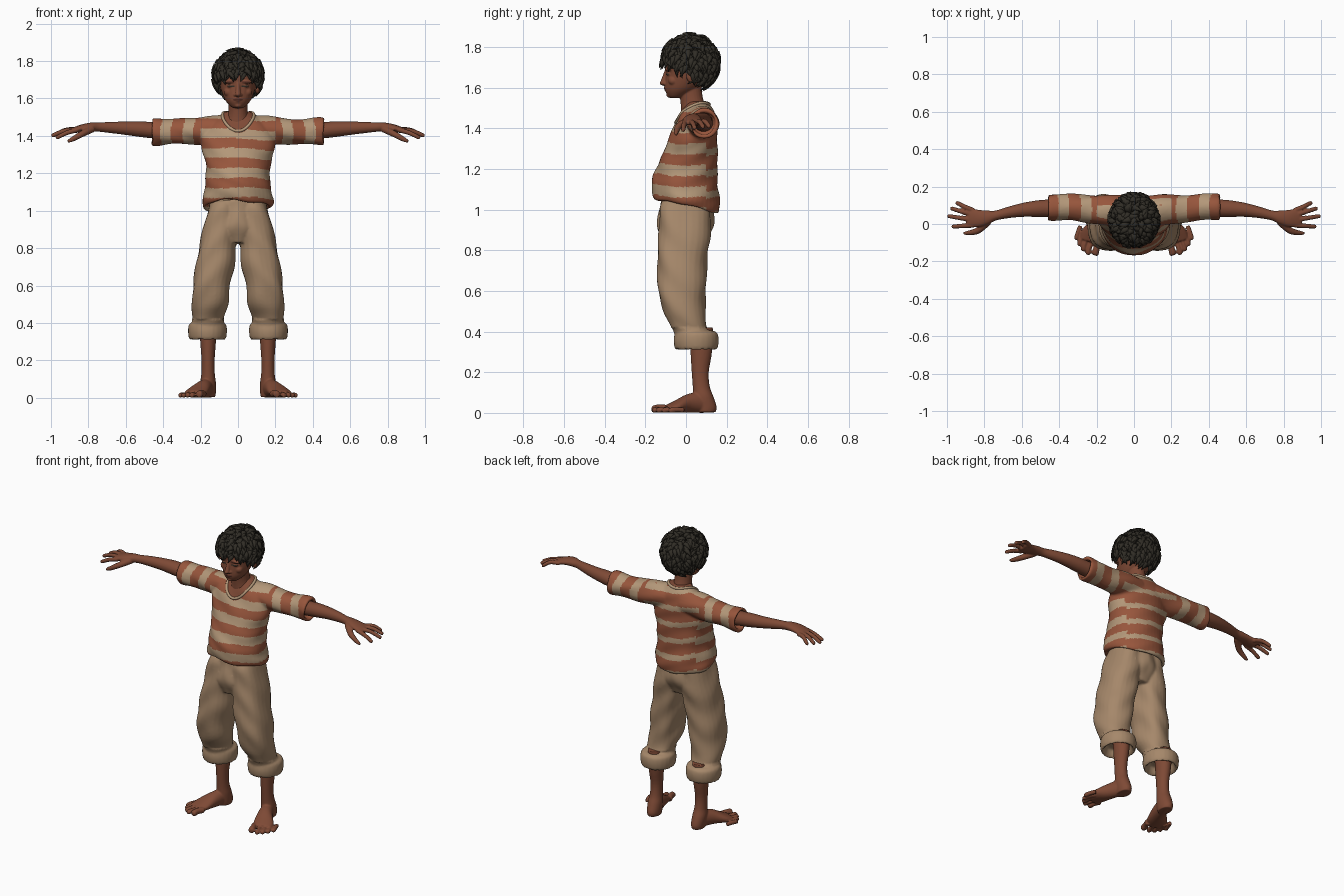
import bpy, bmesh, math, random
from mathutils import Vector, Matrix

random.seed(4)
if "Cube" in bpy.data.objects:
    bpy.data.objects.remove(bpy.data.objects["Cube"], do_unlink=True)


def material(name, *rgb):
    m = bpy.data.materials.new(name)
    m.use_nodes = True
    m.diffuse_color = (*rgb, 1)
    m.node_tree.nodes["Principled BSDF"].inputs["Base Color"].default_value = (*rgb, 1)
    return m


skin = material("brown skin", .21, .068, .036)
lip = material("dark skin", .13, .04, .025)
black = material("hair black", .03, .026, .019)
rust = material("rust stripe", .31, .092, .045)
cream = material("cream stripe", .45, .31, .19)
tan = material("tan cloth", .38, .245, .145)


def loft(bm, rings, axis=None, n=24, sub=4):
    """Skin elliptical rings (x, y, z, side radius, depth radius) into a closed tube."""
    rings = [Vector(r) for r in rings]
    axis = Vector(axis or rings[-1].to_tuple()[:3]) - (Vector() if axis else Vector(rings[0][:3]))
    axis.normalize()
    ref = Vector((0, 1, 0)) if abs(axis.z) > .8 else Vector((0, 0, 1))
    u = ref.cross(axis).normalized()
    v = axis.cross(u)
    fine = []
    for i in range(len(rings) - 1):
        a, b = rings[i], rings[i + 1]
        da = (b - rings[max(i - 1, 0)]) / 2
        db = (rings[min(i + 2, len(rings) - 1)] - a) / 2
        for k in range(sub):
            t = k / sub
            s = t * t * (3 - 2 * t)
            fine.append(a * (1 - s) + b * s + da * t * (1 - t) ** 2 - db * t * t * (1 - t))
    fine.append(rings[-1])
    loops = []
    for r in fine:
        c = Vector(r[:3])
        angles = [math.tau * k / n for k in range(n)]
        loops.append([bm.verts.new(c + u * r[3] * math.cos(a) + v * r[4] * math.sin(a)) for a in angles])
    for lo, hi in zip(loops, loops[1:]):
        for k in range(n):
            bm.faces.new((lo[k], lo[(k + 1) % n], hi[(k + 1) % n], hi[k]))
    bm.faces.new(loops[0][::-1])
    bm.faces.new(loops[-1])


def blob(bm, center, size):
    m = Matrix.Translation(center) @ Matrix.Diagonal((*size, 1))
    bmesh.ops.create_icosphere(bm, subdivisions=3, radius=1, matrix=m)


def make(name, bm, mats):
    bmesh.ops.recalc_face_normals(bm, faces=bm.faces)
    me = bpy.data.meshes.new(name)
    bm.to_mesh(me)
    bm.free()
    for m in mats:
        me.materials.append(m)
    ob = bpy.data.objects.new(name, me)
    bpy.context.collection.objects.link(ob)
    return ob


def fuse(name, bm, mats, voxel, smooth=3, shape=None, rule=None):
    """Mirror the parts, weld them into one skin, then shape and colour it."""
    ob = make(name, bm, mats)
    ob.modifiers.new("mirror", 'MIRROR').use_mirror_merge = False
    weld = ob.modifiers.new("weld", 'REMESH')
    weld.mode, weld.voxel_size = 'VOXEL', voxel
    soft = ob.modifiers.new("soft", 'SMOOTH')
    soft.factor, soft.iterations = .5, smooth
    graph = bpy.context.evaluated_depsgraph_get()
    me = bpy.data.meshes.new_from_object(ob.evaluated_get(graph))
    ob.modifiers.clear()
    ob.data = me
    me.name = name
    me.materials.clear()
    for m in mats:
        me.materials.append(m)
    if shape:
        moved = [shape(v.co.copy(), v.normal.copy()) for v in me.vertices]
        for v, co in zip(me.vertices, moved):
            v.co = co
    for p in me.polygons:
        p.use_smooth = True
        p.material_index = rule(p.center) if rule else 0
    return ob


UP, SIDE = (0, 0, 1), (1, 0, 0)


# Head, face and neck
def hairline(y):
    return 1.67 - .55 * y


def inside(a, b, ra, rb):
    return (a / ra) ** 2 + (b / rb) ** 2 < 1


def face_colour(c):
    if c.z > hairline(c.y) and abs(c.x) < .1:
        return 1
    if c.y < -.05:
        if inside(abs(c.x) - .038, c.z - 1.666, .02, .005):
            return 1
        if inside(c.x, c.z - 1.593, .026, .009) or inside(abs(c.x) - .04, c.z - 1.689, .026, .004):
            return 2
    return 0


bm = bmesh.new()
loft(bm, [(0, -.055, 1.548, .022, .022), (0, -.045, 1.56, .042, .045), (0, -.025, 1.59, .068, .078),
          (0, -.005, 1.63, .085, .098), (0, .01, 1.67, .095, .11), (0, .02, 1.72, .1, .125),
          (0, .025, 1.78, .09, .11), (0, .02, 1.82, .05, .06)], UP, 32)
loft(bm, [(0, .035, 1.42, .09, .06), (0, .035, 1.5, .058, .06), (0, .025, 1.56, .05, .056),
          (0, .015, 1.62, .05, .06)], UP)
loft(bm, [(0, -.092, 1.685, .011, .012), (0, -.104, 1.65, .012, .013), (0, -.112, 1.622, .016, .016)])
blob(bm, (0, -.112, 1.622), (.015, .018, .012))
for center, size in [((.013, -.1, 1.619), (.011, .014, .009)), ((.04, -.084, 1.69), (.036, .02, .011)),
                     ((.048, -.062, 1.634), (.028, .026, .025)), ((0, -.095, 1.598), (.025, .016, .006)),
                     ((0, -.09, 1.587), (.02, .016, .007)), ((0, -.075, 1.563), (.022, .022, .014)),
                     ((.038, -.082, 1.666), (.02, .015, .009)), ((.104, .025, 1.658), (.014, .024, .034))]:
    blob(bm, center, size)
fuse("head", bm, [skin, black, lip], .004, 2, rule=face_colour)

# Tousled hair made of curved tufts
bm = bmesh.new()
count = 520
for i in range(count):
    h = 1 - 2 * (i + .5) / count
    a = i * math.pi * (3 - math.sqrt(5))
    w = math.sqrt(1 - h * h)
    d = Vector((w * math.cos(a), w * math.sin(a), h))
    p = Vector((0, .02, 1.72)) + d * Vector((.106, 0, 0)).x
    p += Vector((0, d.y * .012, d.z * .012))
    if p.z < hairline(p.y) + .012:
        continue
    flow = Vector([random.uniform(-.6, .6) for _ in range(3)]) + Vector((0, -.1, -1))
    flow = (flow - d * flow.dot(d)).normalized()
    size = random.uniform(.75, 1.25)
    rings = [p - d * .012, p + (d * .02 + flow * .016) * size, p + (d * .017 + flow * .055) * size]
    loft(bm, [(*q, r, r * .8) for q, r in zip(rings, (.016, .017, .001))], n=6, sub=2)
hair = make("hair", bm, [black])
for p in hair.data.polygons:
    p.use_smooth = True


# Striped shirt with loose sleeves
def drape(co, nm):
    low = min(max((1.28 - co.z) / .2, 0), 1)
    fold = .004 * math.sin(26 * co.x + 40 * co.z) * math.sin(30 * co.y - 22 * co.z)
    co += nm * fold
    co.z -= low * (.24 * co.y + .006 * math.sin(22 * co.x))
    return co


def shirt_colour(c):
    if inside(c.x, c.y - .03, .08, .085) and c.z > 1.4:
        return 2
    if abs(c.x) > .2 and c.z > 1.34:
        wave = math.cos(math.tau * (abs(c.x) - .44 + .01 * math.sin(30 * c.z)) / .12)
        return 0 if wave > -.1 else 1
    back = c.y > .1
    z = c.z + .008 * math.sin(11 * c.x + 14 * c.y) + (.15 * c.x if back else 0)
    return 0 if math.cos(math.tau * (z - 1.25) / .105) > (-.55 if back else 0) else 1


bm = bmesh.new()
loft(bm, [(0, 0, 1.06, .15, .12), (0, 0, 1.025, .165, .14), (0, 0, 1.02, .183, .158), (0, 0, 1.05, .192, .167),
          (0, 0, 1.09, .182, .168), (0, 0, 1.15, .174, .157), (0, .015, 1.25, .174, .14),
          (0, .03, 1.33, .195, .122), (0, .045, 1.4, .2, .108), (0, .055, 1.46, .165, .092),
          (0, .06, 1.5, .11, .07), (0, .06, 1.53, .07, .05)], UP, 40)
loft(bm, [(.05, .07, 1.43, .08, .08), (.15, .075, 1.43, .08, .078), (.25, .08, 1.425, .076, .07),
          (.35, .09, 1.423, .07, .068), (.44, .09, 1.423, .071, .075), (.46, .09, 1.423, .066, .07),
          (.455, .09, 1.423, .056, .058), (.42, .09, 1.423, .052, .054)], SIDE)
shirt = fuse("shirt", bm, [rust, cream, skin], .007, 4, drape, shirt_colour)

# Collar band lying on the shirt
curve = bpy.data.curves.new("collar", 'CURVE')
curve.dimensions, curve.bevel_depth, curve.bevel_resolution = '3D', .008, 3
ring = curve.splines.new('POLY')
ring.points.add(47)
ring.use_cyclic_u = True
for i, pt in enumerate(ring.points):
    a = math.tau * i / len(ring.points)
    s = math.sin(a)
    spot = Vector((.082 * math.cos(a), .03 + .087 * s, 1.505 + .045 * s - .03 * s * s))
    pt.co = (*shirt.closest_point_on_mesh(spot)[1], 1)
curve.materials.append(cream)
bpy.context.collection.objects.link(bpy.data.objects.new("collar", curve))

# Arms with hands, fingers and thumb
bm = bmesh.new()
loft(bm, [(.36, .088, 1.427, .05, .05), (.45, .085, 1.43, .047, .044), (.52, .082, 1.436, .044, .042),
          (.6, .075, 1.441, .037, .036), (.68, .06, 1.445, .03, .03), (.74, .045, 1.447, .027, .025),
          (.78, .035, 1.447, .037, .025), (.83, .03, 1.442, .046, .021), (.88, .034, 1.43, .05, .016),
          (.895, .034, 1.427, .042, .011)], SIDE)
for base, tip, drop in [(-.006, -.014, 1.392), (.022, .042, 1.403), (.05, .083, 1.408), (.073, .113, 1.41)]:
    reach = .997 - 8 * (tip - .04) ** 2
    loft(bm, [(.86, base, 1.432, .014, .014), ((.86 + reach) / 2, (base + tip) / 2, drop + .024, .0125, .0125),
              (reach - .008, tip, drop, .011, .011), (reach, tip, drop - .003, .006, .006)], n=12)
loft(bm, [(.775, .015, 1.44, .02, .02), (.835, -.035, 1.41, .018, .017), (.885, -.048, 1.382, .013, .013),
          (.91, -.05, 1.37, .008, .008)], n=12)
fuse("arms", bm, [skin], .005, 2)


# Trousers with rolled cuffs
def crease(co, nm):
    if co.z > .42:
        side = abs(co.x) * 34 + co.y * 24
        co += nm * (.0045 * math.sin(side + 5 * co.z) + .003 * math.sin(38 * co.z + side))
    return co


bm = bmesh.new()
loft(bm, [(0, -.01, .83, .1, .1), (0, -.005, .9, .17, .13), (0, 0, .96, .172, .134),
          (0, 0, 1.06, .15, .12)], UP, 32)
loft(bm, [(.16, .04, .37, .08, .09), (.16, .015, .43, .088, .09), (.15, -.01, .5, .1, .106),
          (.142, -.02, .6, .103, .122), (.125, -.02, .7, .107, .125), (.11, -.015, .8, .103, .129),
          (.095, -.005, .9, .098, .133), (.08, -.005, 1, .085, .13), (.075, 0, 1.05, .075, .115)], UP)
loft(bm, [(.163, .05, .36, .07, .075), (.163, .05, .325, .078, .086), (.163, .05, .312, .096, .102),
          (.163, .05, .35, .104, .111), (.163, .05, .39, .1, .106), (.163, .045, .405, .08, .09)], UP)
fuse("trousers", bm, [tan], .008, 2, crease)

# Lower legs, bare feet and toes
bm = bmesh.new()
loft(bm, [(.16, .075, .42, .048, .058), (.16, .075, .3, .042, .053), (.16, .07, .2, .035, .042),
          (.16, .075, .13, .036, .042), (.16, .085, .08, .042, .05), (.158, .095, .03, .04, .056),
          (.158, .095, .003, .036, .05)], UP)
loft(bm, [(.152, .12, .035, .034, .034), (.162, .08, .05, .036, .05), (.188, .01, .047, .045, .046),
          (.22, -.05, .031, .06, .03), (.238, -.095, .02, .056, .018)], (.35, -.94, 0))
for x, y, r in [(.207, -.158, .019), (.246, -.155, .014), (.271, -.135, .014), (.291, -.108, .013), (.308, -.075, .013)]:
    loft(bm, [(x - .022, y + .065, r * 1.1, r, r), (x - .008, y + .03, r * 1.2, r * .9, r),
              (x, y, r, r, r), (x + .002, y - .01, r * .9, r * .6, r * .6)], n=12)


def ground(co, nm):
    co.z = max(co.z, 0)
    return co


fuse("legs_and_feet", bm, [skin], .005, 2, ground)
